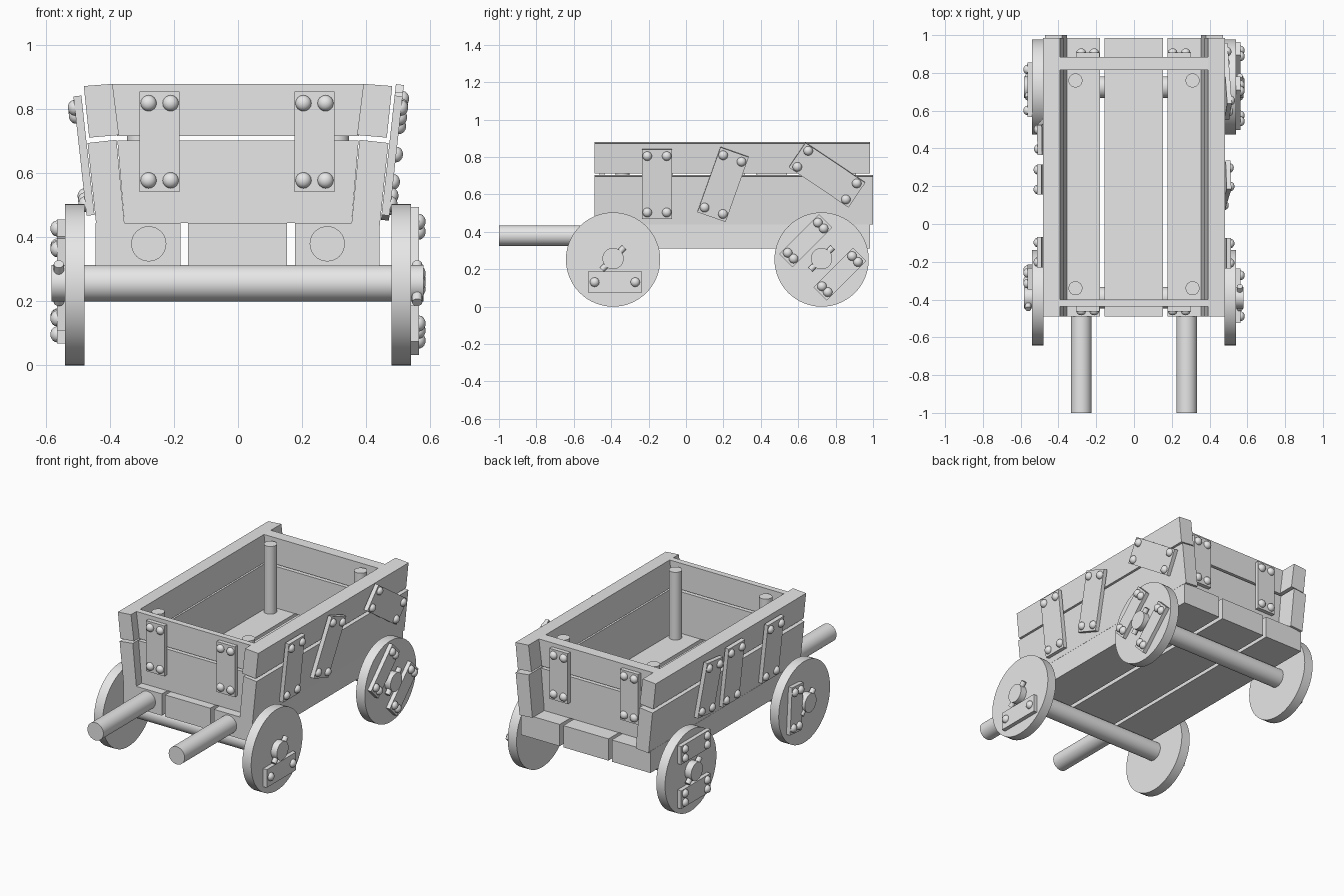
import bpy, bmesh, math
from mathutils import Matrix, Vector

cube = bpy.data.objects.get("Cube")
if cube:
    bpy.data.objects.remove(cube, do_unlink=True)

GREY = (0.8, 0.8, 0.8, 1.0)
mat = bpy.data.materials.new("plain_grey")
mat.use_nodes = True
mat.diffuse_color = GREY
mat.node_tree.nodes["Principled BSDF"].inputs["Base Color"].default_value = GREY

rounded = []


def finish(name, bm, smooth=False):
    bmesh.ops.recalc_face_normals(bm, faces=bm.faces[:])
    mesh = bpy.data.meshes.new(name)
    bm.to_mesh(mesh)
    bm.free()
    mesh.materials.append(mat)
    ob = bpy.data.objects.new(name, mesh)
    bpy.context.collection.objects.link(ob)
    if smooth:
        rounded.append(ob)
    return ob


def prism(name, profile, y0, y1):
    """Extrude an x-z outline along y."""
    bm = bmesh.new()
    face = bm.faces.new([bm.verts.new((x, y0, z)) for x, z in profile])
    out = bmesh.ops.extrude_face_region(bm, geom=[face])
    moved = [v for v in out["geom"] if isinstance(v, bmesh.types.BMVert)]
    bmesh.ops.translate(bm, vec=(0, y1 - y0, 0), verts=moved)
    return finish(name, bm)


def rod(name, start, end, radius, sides=32):
    a, b = Vector(start), Vector(end)
    turn = (b - a).to_track_quat("Z", "Y").to_matrix().to_4x4()
    bm = bmesh.new()
    bmesh.ops.create_cone(bm, cap_ends=True, segments=sides, radius1=radius, radius2=radius,
                          depth=(b - a).length, matrix=Matrix.Translation((a + b) / 2) @ turn)
    return finish(name, bm, True)


def plate(name, centre, normal, lean, width, length, columns=2, thick=0.025):
    """Riveted strap; centre lies on its back, lean turns it within its plane."""
    n = Vector(normal).normalized()
    u = Vector((0, 0, 1)).cross(n).normalized()
    v = n.cross(u)
    a = math.radians(lean)
    across, along = u * math.cos(a) - v * math.sin(a), v * math.cos(a) + u * math.sin(a)
    frame = Matrix((across, along, n)).transposed().to_4x4()
    frame.translation = centre
    bm = bmesh.new()
    bmesh.ops.create_cube(bm, size=1, matrix=frame @ Matrix.Translation((0, 0, thick / 2))
                          @ Matrix.Diagonal((width, length, thick, 1)))
    dx = width / 2 - 0.028
    for sx in ((-dx, dx) if columns == 2 else (0,)):
        for sy in (-1, 1):
            spot = (sx, sy * (length / 2 - 0.036), thick)
            bmesh.ops.create_uvsphere(bm, u_segments=16, v_segments=10, radius=0.025,
                                      matrix=frame @ Matrix.Translation(spot)
                                      @ Matrix.Diagonal((1, 1, 0.85, 1)))
    return finish(name, bm, True)


def tapered(name, z0, z1, y0, y1):
    """End board between the leaning sides."""
    h0, h1 = (0.355 + 0.085 * (z - 0.445) for z in (z0, z1))
    prism(name, [(-h0, z0), (h0, z0), (h1, z1), (-h1, z1)], y0, y1)


# Floor planks
for name, x0, x1 in (("right", -0.445, -0.18), ("middle", -0.157, 0.153), ("left", 0.178, 0.442)):
    prism("floor_plank_" + name, [(x0, 0.31), (x1, 0.31), (x1, 0.445), (x0, 0.445)], -0.49, 0.985)

# Front and back boards
for end, y0, y1 in (("front", -0.437, -0.4), ("back", 0.815, 0.883)):
    tapered(end + "_board_lower", 0.445, 0.703, y0, y1)
    tapered(end + "_board_upper", 0.717, 0.88, y0, y1)

# Side boards, posts, handles
for side, s in (("left", 1), ("right", -1)):
    lower = [(0.355, 0.445), (0.443, 0.438), (0.47, 0.695), (0.38, 0.705)]
    upper = [(0.372, 0.72), (0.465, 0.712), (0.482, 0.873), (0.392, 0.88)]
    prism(side + "_side_lower", [(s * x, z) for x, z in lower], -0.49, 1.0)
    prism(side + "_side_upper", [(s * x, z) for x, z in upper], -0.49, 0.985)
    for end, y in (("front", -0.34), ("back", 0.76)):
        rod(f"{end}_{side}_post", (s * 0.31, y, 0.43), (s * 0.31, y, 0.865), 0.037)
    rod(side + "_handle", (s * 0.279, -1.0, 0.38), (s * 0.279, -0.4, 0.38), 0.055)

# Axles, wheels and pins
for end, y in (("front", -0.39), ("back", 0.725)):
    rod(end + "_axle", (-0.583, y, 0.257), (0.58, y, 0.257), 0.057)
    for side, s in (("left", 1), ("right", -1)):
        rod(f"{end}_{side}_wheel", (s * 0.48, y, 0.252), (s * 0.54, y, 0.252), 0.252, 64)
        rod(f"{end}_{side}_pin", (s * 0.56, y - 0.06, 0.257 - s * 0.06),
            (s * 0.56, y + 0.06, 0.257 + s * 0.06), 0.016, 16)

# Straps on the end boards
for side, x in (("left", 0.239), ("right", -0.245)):
    plate(f"front_{side}_strap", (x, -0.437, 0.699), (0, -1, 0), 0, 0.125, 0.313)
    plate(f"back_{side}_strap", (x, 0.883, 0.699), (0, 1, 0), 0, 0.125, 0.313)

# Straps on the sides: y, z, lean, length
for side, s, straps in (
        ("left", 1, ((-0.155, 0.657, 0, 0.375), (0.198, 0.655, 19.5, 0.37), (0.754, 0.706, -56, 0.385))),
        ("right", -1, ((-0.15, 0.657, 0, 0.375), (0.235, 0.657, 0, 0.375), (0.465, 0.657, 7, 0.34)))):
    for i, (y, z, lean, length) in enumerate(straps):
        x = 0.469 + 0.11 * (z - 0.657)
        plate(f"{side}_side_strap_{i + 1}", (s * x, y, z), (s, 0, -0.11), lean, 0.16, length)

# Straps on the wheels
plate("front_left_wheel_strap", (0.54, -0.38, 0.131), (1, 0, 0), 90, 0.112, 0.289, 1)
plate("front_right_wheel_strap", (-0.54, -0.28, 0.257), (-1, 0, 0), 4, 0.112, 0.289)
plate("back_left_wheel_strap_1", (0.54, 0.64, 0.353), (1, 0, 0), 45, 0.1, 0.3)
plate("back_left_wheel_strap_2", (0.54, 0.823, 0.174), (1, 0, 0), 45, 0.1, 0.3)
for i, z in enumerate((0.4, 0.125)):
    plate(f"back_right_wheel_strap_{i + 1}", (-0.54, 0.71, z), (-1, 0, 0), 90, 0.112, 0.289)

# Smooth the round parts, keeping hard edges
bpy.ops.object.select_all(action="DESELECT")
for ob in rounded:
    ob.select_set(True)
bpy.context.view_layer.objects.active = rounded[0]
bpy.ops.object.shade_smooth_by_angle(angle=math.radians(35))
